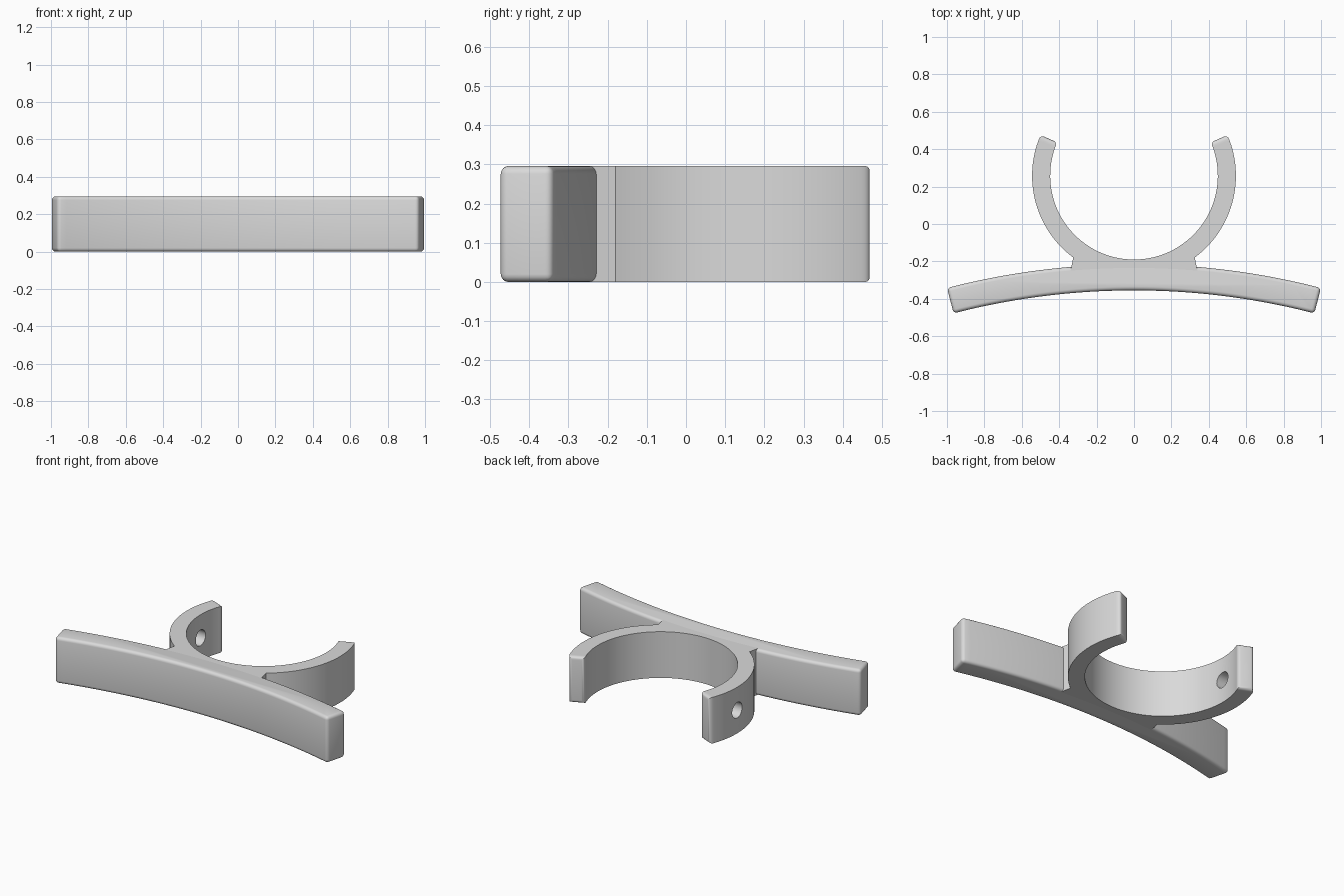
import bpy, bmesh, math
from math import sin, cos, radians, sqrt

if "Cube" in bpy.data.objects:
    bpy.data.objects.remove(bpy.data.objects["Cube"])

H = 0.296                      # height of the whole part
RING_Y, R_OUT, R_IN = 0.258, 0.545, 0.448
BAR_Y, BAR_OUT, BAR_IN = -4.215, 4.0, 3.86
TIP, NECK, BAR_END = 23.5, -53.4, 14.47
ROUND = 0.02

grey = bpy.data.materials.new("plain grey")
grey.diffuse_color = (0.7, 0.7, 0.7, 1)
grey.use_nodes = True
grey.node_tree.nodes["Principled BSDF"].inputs["Base Color"].default_value = grey.diffuse_color


def arc(cy, r, a0, a1, n):
    """Points on a circle centred on (0, cy), angles in degrees."""
    return [(r * cos(radians(a0 + (a1 - a0) * i / n)),
             cy + r * sin(radians(a0 + (a1 - a0) * i / n))) for i in range(n + 1)]


def extrude_profile(name, pts, rounded):
    """Extrude a flat outline to height H and round the edges picked by a rule."""
    bm = bmesh.new()
    base = bm.faces.new([bm.verts.new((x, y, 0)) for x, y in pts])
    ext = bmesh.ops.extrude_face_region(bm, geom=[base])["geom"]
    bmesh.ops.translate(bm, vec=(0, 0, H),
                        verts=[g for g in ext if isinstance(g, bmesh.types.BMVert)])
    bmesh.ops.recalc_face_normals(bm, faces=bm.faces)
    bmesh.ops.bevel(bm, geom=[e for e in bm.edges if rounded(e)], offset=ROUND,
                    offset_type='OFFSET', segments=4, profile=0.5, affect='EDGES',
                    clamp_overlap=True)
    bmesh.ops.recalc_face_normals(bm, faces=bm.faces)
    me = bpy.data.meshes.new(name)
    bm.to_mesh(me)
    bm.free()
    me.materials.append(grey)
    ob = bpy.data.objects.new(name, me)
    bpy.context.collection.objects.link(ob)
    return ob


def activate(ob):
    bpy.ops.object.select_all(action='DESELECT')
    ob.select_set(True)
    bpy.context.view_layer.objects.active = ob


# Curved mounting bar with all edges rounded
bar_pts = (arc(BAR_Y, BAR_OUT, 90 - BAR_END, 90 + BAR_END, 40)
           + arc(BAR_Y, BAR_IN, 90 + BAR_END, 90 - BAR_END, 40))
bar = extrude_profile("curved_bar", bar_pts,
                      lambda e: e.calc_face_angle(0) > radians(40))

# Open ring clip with its neck, which stops where the rounding of the bar begins
side = arc(RING_Y, R_OUT, TIP, NECK, 24) + [(0.335, -0.23)]
neck_r = BAR_OUT - ROUND
neck_a = math.degrees(math.asin(0.34 / neck_r))
neck_base = arc(BAR_Y, neck_r, 90 - neck_a, 90 + neck_a, 14)
inner = arc(RING_Y, R_IN, 180 - TIP, 360 + TIP, 64)
clip_pts = side + neck_base + [(-x, y) for x, y in reversed(side)] + inner


def on_tip(e):
    """Edges that bound either end face of the ring."""
    for f in e.link_faces:
        c = f.calc_center_median()
        ang = math.degrees(math.atan2(c.y - RING_Y, abs(c.x)))
        if abs(f.normal.z) < 0.5 and abs(ang - TIP) < 0.5:
            return True
    return False


clip = extrude_profile("ring_clip", clip_pts, on_tip)

# Screw hole through the left arm only
bpy.ops.mesh.primitive_cylinder_add(vertices=32, radius=0.05, depth=0.3,
                                    location=(-0.5, RING_Y, H / 2),
                                    rotation=(0, math.pi / 2, 0))
cutter = bpy.context.object
cutter.name = "hole_cutter"
cutter.hide_render = True
cutter.data.materials.append(grey)
activate(clip)
mod = clip.modifiers.new("screw_hole", 'BOOLEAN')
mod.operation, mod.solver, mod.object = 'DIFFERENCE', 'EXACT', cutter
bpy.ops.object.modifier_apply(modifier=mod.name)
bpy.data.objects.remove(cutter)

# Smooth curved surfaces, crisp edges
for ob in (bar, clip):
    activate(ob)
    bpy.ops.object.shade_smooth_by_angle(angle=radians(30))
